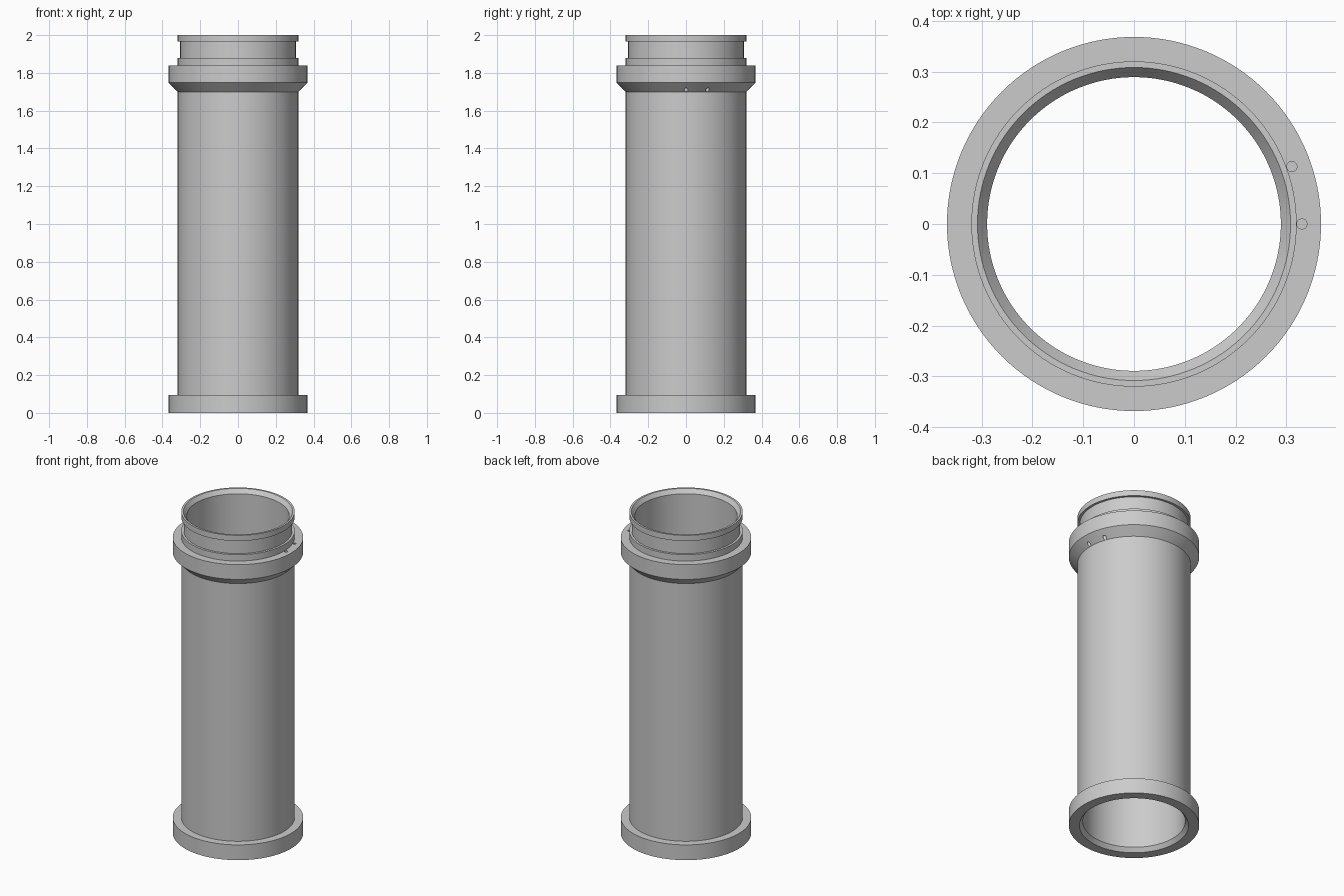
import bpy, bmesh, math
from mathutils import Matrix, Vector

old = bpy.data.objects.get("Cube")
if old:
    bpy.data.objects.remove(old, do_unlink=True)

SEGMENTS = 128
BODY, FLANGE, GROOVE, BORE, MOUTH = 0.32, 0.368, 0.306, 0.289, 0.308

# Single plain grey
grey = bpy.data.materials.new("plain_grey")
grey.use_nodes = True
colour = (0.6, 0.6, 0.6, 1)
grey.diffuse_color = colour
grey.node_tree.nodes["Principled BSDF"].inputs["Base Color"].default_value = colour


def make_object(name, bm):
    mesh = bpy.data.meshes.new(name)
    bmesh.ops.recalc_face_normals(bm, faces=bm.faces)
    bm.to_mesh(mesh)
    bm.free()
    mesh.materials.append(grey)
    obj = bpy.data.objects.new(name, mesh)
    bpy.context.collection.objects.link(obj)
    return obj


def lathe(name, profile):
    """Revolve a closed (radius, height) outline around z."""
    bm = bmesh.new()
    verts = [bm.verts.new((r, 0, z)) for r, z in profile]
    edges = [bm.edges.new((a, b)) for a, b in zip(verts, verts[1:] + verts[:1])]
    bmesh.ops.spin(bm, geom=verts + edges, cent=(0, 0, 0), axis=(0, 0, 1),
                   angle=math.tau, steps=SEGMENTS, use_merge=True)
    bmesh.ops.remove_doubles(bm, verts=bm.verts, dist=1e-5)
    return make_object(name, bm)


# Hollow tube: base flange, body, coned collar, grooved neck, chamfered bore
tube = lathe("flanged_tube", [
    (MOUTH, 0), (FLANGE, 0), (FLANGE, 0.095), (BODY, 0.095),
    (BODY, 1.7), (FLANGE, 1.748), (FLANGE, 1.84), (BODY, 1.84),
    (BODY, 1.88), (GROOVE, 1.88), (GROOVE, 1.965), (BODY, 1.965),
    (BODY, 2), (MOUTH, 2), (BORE, 1.975), (BORE, 0.025),
])

# Two small holes drilled down through the collar
bm = bmesh.new()
for angle in (0, 20):
    place = Matrix.Rotation(math.radians(angle), 4, "Z") @ Matrix.Translation((0.3305, 0, 1.77))
    bmesh.ops.create_cone(bm, cap_ends=True, segments=24, radius1=0.01,
                          radius2=0.01, depth=0.2, matrix=place)
drill = make_object("collar_hole_cutter", bm)
drill.hide_render = True
drill.hide_viewport = True

cut = tube.modifiers.new("collar_holes", "BOOLEAN")
cut.operation = "DIFFERENCE"
cut.solver = "EXACT"
cut.object = drill

# Apply the cut so the helper can go
bpy.context.view_layer.objects.active = tube
tube.select_set(True)
bpy.ops.object.modifier_apply(modifier=cut.name)
bpy.data.objects.remove(drill, do_unlink=True)
bpy.ops.object.shade_smooth_by_angle(angle=math.radians(30))
